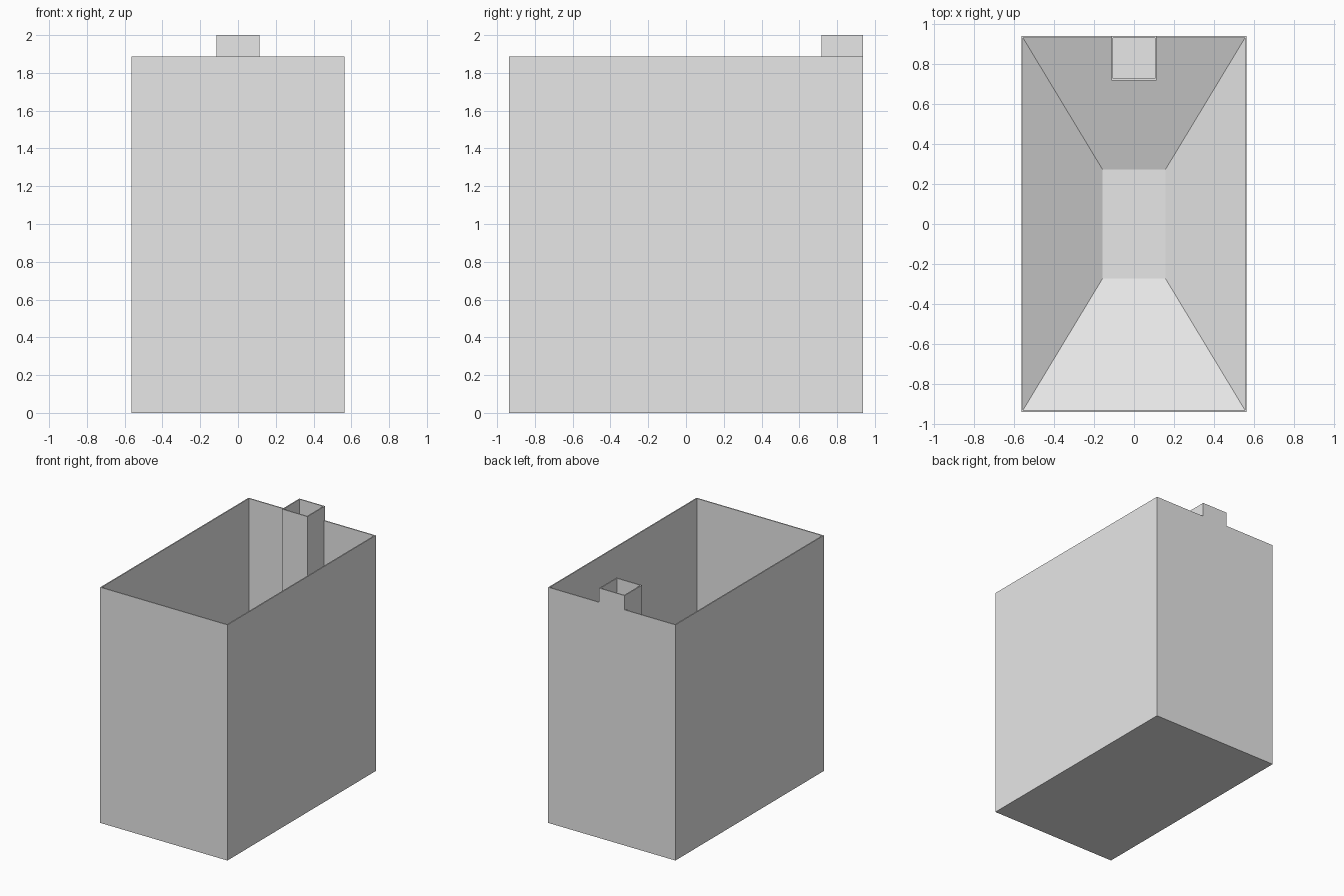
import bpy
import bmesh

old = bpy.data.objects.get("Cube")
if old:
    bpy.data.objects.remove(old, do_unlink=True)

# Overall sizes
HX, HY, TOP = 0.563, 0.938, 1.886
WALL, FLOOR, HOPPER_TOP = 0.009, 0.01, 0.25
TUBE_HX, TUBE_FRONT, TUBE_TOP = 0.113, 0.717, 2.0

grey = bpy.data.materials.new("plain_grey")
grey.use_nodes = True
grey.diffuse_color = (0.8, 0.8, 0.8, 1)
grey.node_tree.nodes["Principled BSDF"].inputs["Base Color"].default_value = (0.8, 0.8, 0.8, 1)


def rect_loft(name, sections):
    """Closed solid through rectangles given as (half width, front, back, height)."""
    bm = bmesh.new()
    rings = []
    for hx, y0, y1, z in sections:
        corners = ((-hx, y0), (hx, y0), (hx, y1), (-hx, y1))
        rings.append([bm.verts.new((x, y, z)) for x, y in corners])
    bm.faces.new(rings[0][::-1])
    bm.faces.new(rings[-1])
    for low, high in zip(rings, rings[1:]):
        for i in range(4):
            j = (i + 1) % 4
            bm.faces.new((low[i], low[j], high[j], high[i]))
    bmesh.ops.recalc_face_normals(bm, faces=bm.faces)
    mesh = bpy.data.meshes.new(name)
    bm.to_mesh(mesh)
    bm.free()
    mesh.materials.append(grey)
    obj = bpy.data.objects.new(name, mesh)
    bpy.context.collection.objects.link(obj)
    return obj


def combine(target, tool, operation):
    """Apply a boolean and discard its operand."""
    mod = target.modifiers.new(operation.lower(), "BOOLEAN")
    mod.operation, mod.object, mod.solver = operation, tool, "EXACT"
    bpy.context.view_layer.objects.active = target
    bpy.ops.object.modifier_apply(modifier=mod.name)
    bpy.data.objects.remove(tool, do_unlink=True)


# Outer bin block
bin_body = rect_loft("open_bin", [(HX, -HY, HY, 0), (HX, -HY, HY, TOP)])

# Inside space: straight walls above a sloped hopper floor
ix, iy = HX - WALL, HY - WALL
cavity = rect_loft("cavity", [(0.157, -0.272, 0.272, FLOOR),
                              (ix, -iy, iy, HOPPER_TOP),
                              (ix, -iy, iy, TOP + 0.2)])
combine(bin_body, cavity, "DIFFERENCE")

# Square tube flush with the back wall
tube = rect_loft("tube", [(TUBE_HX, TUBE_FRONT, HY, 0),
                          (TUBE_HX, TUBE_FRONT, HY, TUBE_TOP)])
combine(bin_body, tube, "UNION")
bore = rect_loft("bore", [(TUBE_HX - WALL, TUBE_FRONT + WALL, iy, FLOOR),
                          (TUBE_HX - WALL, TUBE_FRONT + WALL, iy, TUBE_TOP + 0.2)])
combine(bin_body, bore, "DIFFERENCE")
